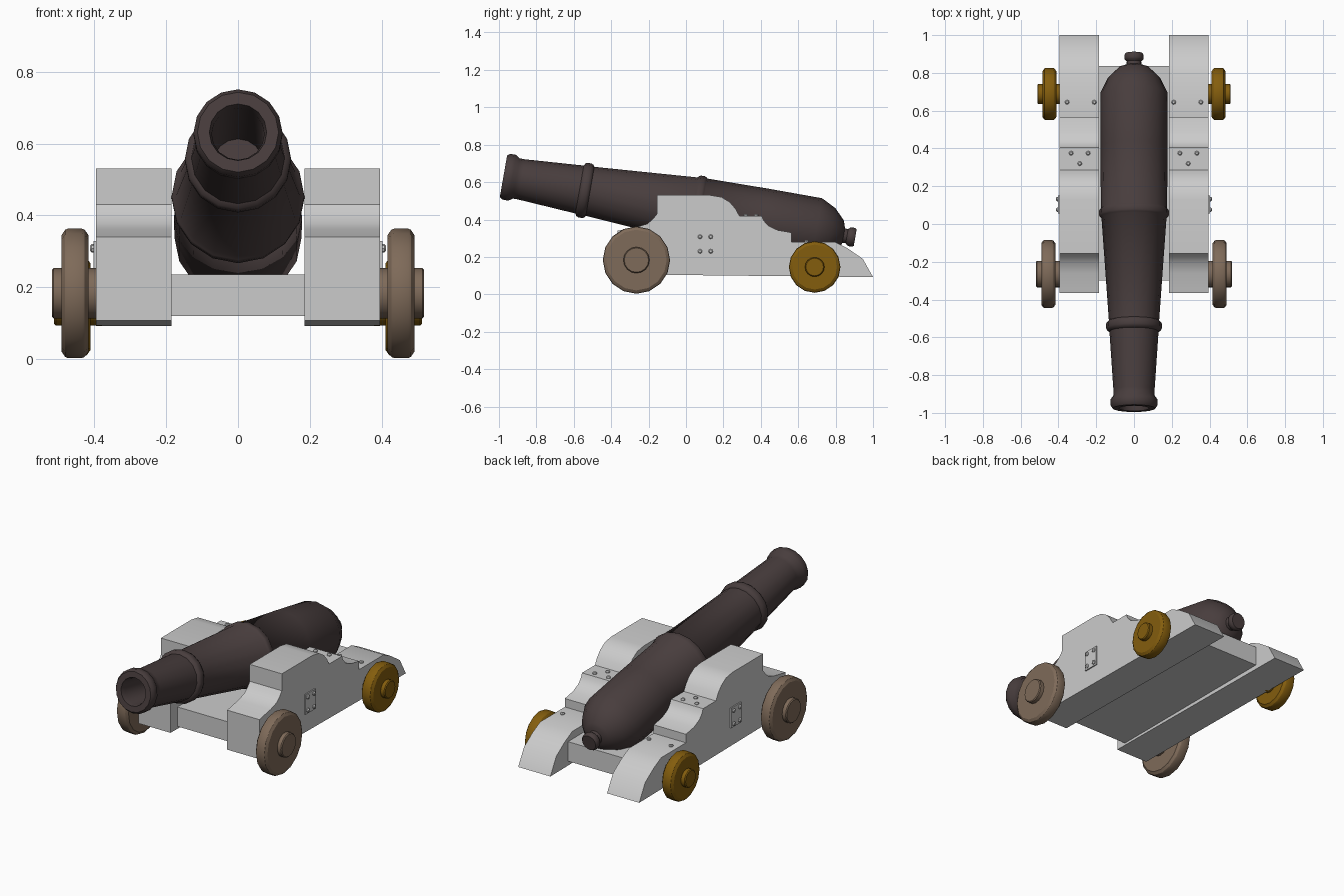
import bpy, bmesh, math
from mathutils import Matrix, Vector

if "Cube" in bpy.data.objects:
    bpy.data.objects.remove(bpy.data.objects["Cube"])


def material(name, rgb):
    m = bpy.data.materials.new(name)
    m.diffuse_color = (*rgb, 1)
    m.use_nodes = True
    m.node_tree.nodes["Principled BSDF"].inputs["Base Color"].default_value = m.diffuse_color
    return m


IRON = material("dark_iron", (0.065, 0.047, 0.047))
WOOD = material("brown_wood", (0.21, 0.145, 0.10))
OCHRE = material("ochre_wood", (0.23, 0.11, 0.004))


def finish(name, bm, mat=None, matrix=None, angle=30):
    bmesh.ops.recalc_face_normals(bm, faces=bm.faces[:])
    me = bpy.data.meshes.new(name)
    bm.to_mesh(me)
    bm.free()
    me.shade_smooth()
    me.set_sharp_from_angle(angle=math.radians(angle))
    ob = bpy.data.objects.new(name, me)
    bpy.context.collection.objects.link(ob)
    if mat:
        me.materials.append(mat)
    if matrix:
        ob.matrix_world = matrix
    return ob


def lathe(name, profile, sides, matrix, mat=None, angle=30):
    """Revolve (height, radius) points about local z and cap both ends."""
    bm = bmesh.new()
    rings = []
    for h, r in profile:
        rings.append([bm.verts.new((r * math.cos(2 * math.pi * i / sides),
                                    r * math.sin(2 * math.pi * i / sides), h))
                      for i in range(sides)])
    for a, b in zip(rings, rings[1:]):
        for i in range(sides):
            j = (i + 1) % sides
            bm.faces.new((a[i], a[j], b[j], b[i]))
    bm.faces.new(rings[0])
    bm.faces.new(rings[-1])
    return finish(name, bm, mat, matrix, angle)


def box(name, lo, hi):
    bm = bmesh.new()
    bmesh.ops.create_cube(bm, size=1)
    lo, hi = Vector(lo), Vector(hi)
    for v in bm.verts:
        v.co = Vector([(lo[k] + hi[k]) / 2 + v.co[k] * (hi[k] - lo[k]) for k in range(3)])
    return finish(name, bm)


def extrude_x(name, outline, x0, x1):
    """Extrude a (y, z) outline between two x positions."""
    bm = bmesh.new()
    face = bm.faces.new([bm.verts.new((x0, y, z)) for y, z in outline])
    out = bmesh.ops.extrude_face_region(bm, geom=[face])
    moved = [g for g in out["geom"] if isinstance(g, bmesh.types.BMVert)]
    bmesh.ops.translate(bm, verts=moved, vec=(x1 - x0, 0, 0))
    return finish(name, bm)


# Barrel with bore, muzzle lip, two bands, rounded breech and knob
TILT = math.radians(9.9)
barrel_profile = [
    (0.50, 0.070), (0.02, 0.073), (-0.008, 0.080), (-0.008, 0.113), (0.008, 0.124),
    (0.040, 0.124), (0.062, 0.109), (0.09, 0.109),
    (0.405, 0.130), (0.412, 0.143), (0.424, 0.148), (0.444, 0.148), (0.456, 0.143), (0.462, 0.133),
    (1.015, 0.172), (1.022, 0.181), (1.032, 0.185), (1.052, 0.185), (1.062, 0.181), (1.068, 0.175),
    (1.40, 0.178), (1.69, 0.177), (1.77, 0.137), (1.825, 0.080), (1.834, 0.055),
    (1.838, 0.040), (1.856, 0.038), (1.864, 0.047), (1.872, 0.051),
    (1.892, 0.051), (1.901, 0.044)]
lathe("barrel", barrel_profile, 16,
      Matrix.Translation((0, -0.968, 0.63)) @ Matrix.Rotation(-math.pi / 2 - TILT, 4, 'X'),
      IRON, 50)

# Carriage bed
box("carriage_bed", (-0.19, -0.30, 0.12), (0.19, 0.836, 0.235))

# Stepped cheek outline (y, z)
cheek = [
    (-0.365, 0.107), (-0.365, 0.34), (-0.34, 0.345), (-0.26, 0.36), (-0.205, 0.378),
    (-0.175, 0.405), (-0.155, 0.43), (-0.155, 0.53),
    (0.13, 0.53), (0.19, 0.52), (0.235, 0.492), (0.265, 0.457), (0.285, 0.42), (0.405, 0.42),
    (0.415, 0.395), (0.44, 0.367), (0.49, 0.343), (0.565, 0.33), (0.565, 0.28),
    (0.795, 0.28), (0.865, 0.245), (0.945, 0.19), (1.0, 0.092)]

bolt_profile = [(-0.006, 0.012), (0.005, 0.012), (0.010, 0.007)]
top_bolts = [(0.21, 0.645, 0.28), (0.354, 0.645, 0.28),
             (0.243, 0.375, 0.42), (0.333, 0.375, 0.42), (0.287, 0.32, 0.42)]


def wheel_profile(r, hub, shift):
    pts = [(0.385, hub), (0.416, hub), (0.416, r - 0.018), (0.427, r - 0.003), (0.434, r),
           (0.474, r), (0.481, r - 0.003), (0.491, r - 0.018), (0.491, hub), (0.513, hub),
           (0.518, hub - 0.005)]
    return [(h + shift, q) for h, q in pts]


for side, s in (("right", 1), ("left", -1)):
    extrude_x(side + "_cheek", cheek, s * 0.185, s * 0.395)
    outward = Matrix.Rotation(s * math.pi / 2, 4, 'Y')

    # Wheels with hubs
    lathe(side + "_front_wheel", wheel_profile(0.18, 0.070, 0), 16,
          Matrix.Translation((0, -0.265, 0.183)) @ outward, WOOD)
    lathe(side + "_rear_wheel", wheel_profile(0.138, 0.052, -0.006), 16,
          Matrix.Translation((0, 0.688, 0.146)) @ outward, OCHRE)

    # Side plate with corner bolts
    box(side + "_plate", (min(s * 0.39, s * 0.402), 0.055, 0.21),
        (max(s * 0.39, s * 0.402), 0.152, 0.328))
    for y in (0.075, 0.132):
        for z in (0.230, 0.308):
            lathe(side + "_plate_bolt", bolt_profile, 8,
                  Matrix.Translation((s * 0.402, y, z)) @ outward)

    # Bolts on the cheek steps
    for x, y, z in top_bolts:
        lathe(side + "_step_bolt", bolt_profile, 8, Matrix.Translation((s * x, y, z)))
